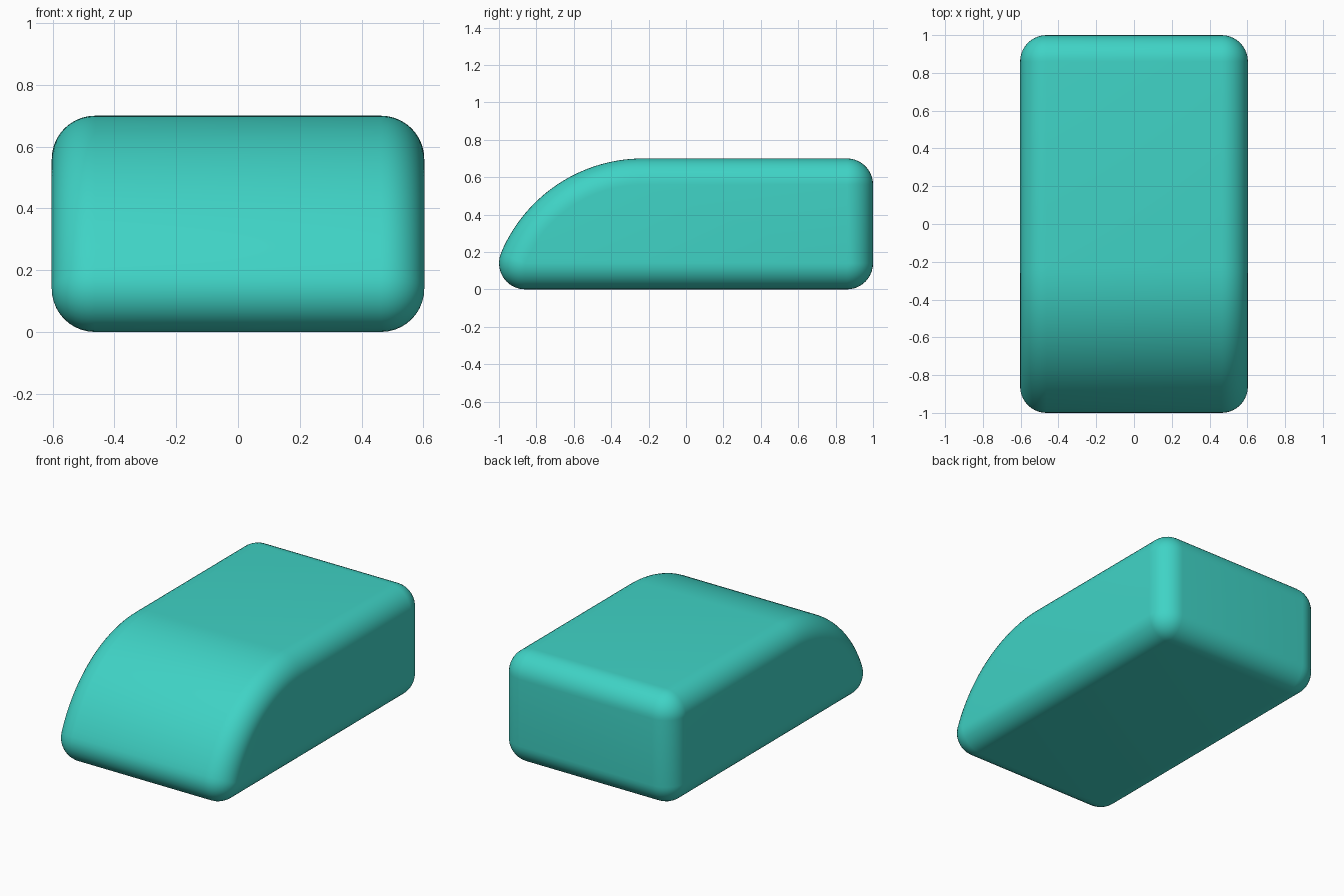
import bpy, bmesh
from math import sin, cos, pi, radians, acos

if "Cube" in bpy.data.objects:
    bpy.data.objects.remove(bpy.data.objects["Cube"])

R = 0.14            # rounding radius of every edge
HALF_W = 0.603
SEG = 10            # segments per rounded corner

# Side outline of the inner core: (y, z, normal angle); the rounding is added outside it
outline = []

def corner(y, z, a0, a1):
    for i in range(SEG + 1):
        outline.append((y, z, a0 + (a1 - a0) * i / SEG))

cy, cz, rad = -0.23, -0.123, 0.683      # centre and radius of the curved nose
end = pi - acos((1 - R + cy) / rad)     # where the curve meets the lower front edge
corner(1 - R, R, -pi / 2, 0)
corner(1 - R, 0.7 - R, 0, pi / 2)
N = 28
for i in range(N):
    a = pi / 2 + (end - pi / 2) * i / N
    outline.append((cy + rad * cos(a), cz + rad * sin(a), a))
corner(-(1 - R), R, end, 1.5 * pi)

# Cross-sections from one side to the other, shrinking towards both rounded sides
sections = [(s * (HALF_W - R) + R * sin(p), R * cos(p))
            for s in (-1, 1)
            for p in [radians(90) * (i / SEG - (s < 0)) for i in range(SEG + 1)]]

bm = bmesh.new()
rings = [[bm.verts.new((x, y + o * cos(a), z + o * sin(a))) for y, z, a in outline]
         for x, o in sections]
n = len(outline)
for r0, r1 in zip(rings, rings[1:]):
    for i in range(n):
        j = (i + 1) % n
        bm.faces.new((r0[i], r0[j], r1[j], r1[i]))
bm.faces.new(rings[0])
bm.faces.new(rings[-1])
bmesh.ops.remove_doubles(bm, verts=bm.verts, dist=1e-5)
bmesh.ops.recalc_face_normals(bm, faces=bm.faces)

mesh = bpy.data.meshes.new("rounded_body")
bm.to_mesh(mesh)
bm.free()
body = bpy.data.objects.new("rounded_body", mesh)
bpy.context.collection.objects.link(body)

# Smooth teal finish
mat = bpy.data.materials.new("teal")
mat.diffuse_color = (0.05, 0.65, 0.56, 1)
mat.use_nodes = True
mat.node_tree.nodes["Principled BSDF"].inputs["Base Color"].default_value = mat.diffuse_color
mesh.materials.append(mat)
bpy.context.view_layer.objects.active = body
body.select_set(True)
bpy.ops.object.shade_smooth_by_angle(angle=radians(40))
